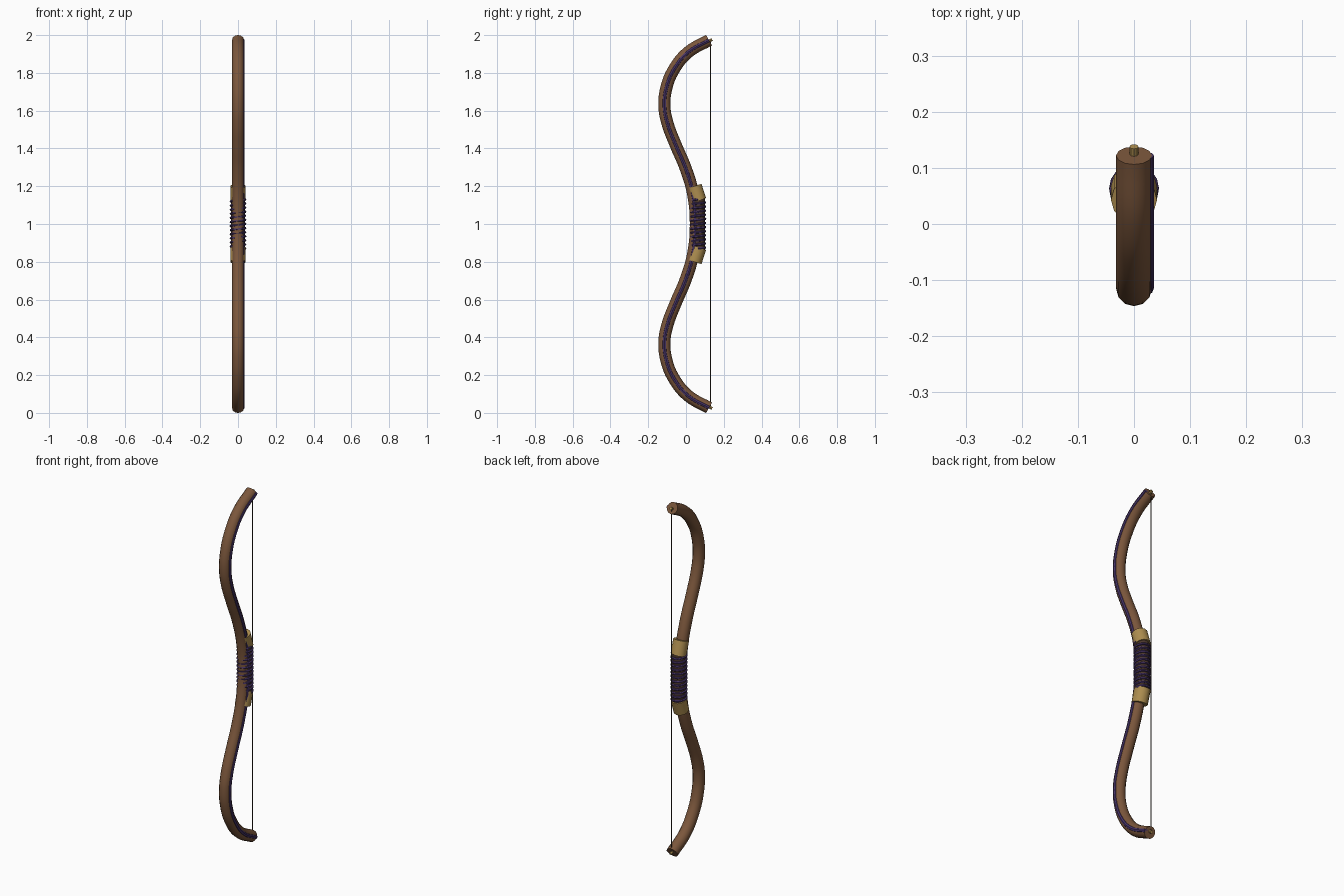
import bpy, math

if "Cube" in bpy.data.objects:
    bpy.data.objects.remove(bpy.data.objects["Cube"])


def material(name, rgb):
    m = bpy.data.materials.new(name)
    m.diffuse_color = (*rgb, 1)
    m.use_nodes = True
    m.node_tree.nodes["Principled BSDF"].inputs["Base Color"].default_value = m.diffuse_color
    return m


wood = material("wood", (0.20, 0.095, 0.045))
dark = material("dark_leather", (0.075, 0.04, 0.025))
tan = material("tan_leather", (0.42, 0.27, 0.08))
purple = material("purple", (0.065, 0.035, 0.14))
cord = material("cord", (0.06, 0.045, 0.03))


def tube(name, points, radius, mat, smooth=True, sides=4):
    """Round tube through the given points, capped and turned into a mesh."""
    cu = bpy.data.curves.new(name, 'CURVE')
    cu.dimensions = '3D'
    cu.bevel_depth = radius
    cu.bevel_resolution = sides
    cu.use_fill_caps = True
    cu.resolution_u = 6
    if smooth:
        sp = cu.splines.new('BEZIER')
        sp.bezier_points.add(len(points) - 1)
        for bp, p in zip(sp.bezier_points, points):
            bp.co = p
            bp.handle_left_type = bp.handle_right_type = 'AUTO'
    else:
        sp = cu.splines.new('POLY')
        sp.points.add(len(points) - 1)
        for sp_pt, p in zip(sp.points, points):
            sp_pt.co = (*p, 1)
    ob = bpy.data.objects.new(name, cu)
    bpy.context.collection.objects.link(ob)
    bpy.ops.object.select_all(action='DESELECT')
    ob.select_set(True)
    bpy.context.view_layer.objects.active = ob
    bpy.ops.object.convert(target='MESH')
    ob = bpy.context.object
    ob.data.materials.clear()
    ob.data.materials.append(mat)
    bpy.ops.object.shade_smooth_by_angle(angle=math.radians(40))
    return ob


# Upper half of the limb profile (y, z); the lower half mirrors about z = 1
upper = [(0.052, 1.0), (0.038, 1.157), (0.0, 1.29), (-0.055, 1.42),
         (-0.097, 1.53), (-0.114, 1.62), (-0.104, 1.72), (-0.063, 1.82),
         (0.012, 1.91), (0.122, 1.973)]
profile = [(y, 2 - z) for y, z in reversed(upper[1:])] + upper

# Recurved body and the inlaid stripe on its right side
tube("bow_body", [(0, y, z) for y, z in profile], 0.032, wood)
tube("side_stripe", [(0.024, y, z) for y, z in profile], 0.0115, purple, sides=2)

# Grip core
tube("grip_core", [(0, 0.063, 0.865), (0, 0.063, 1.135)], 0.037, dark, False)

# Spiral wrapping around the grip
turns, steps = 12, 16
wrap = []
for i in range(turns * steps + 1):
    a = 2 * math.pi * i / steps
    wrap.append((0.038 * math.cos(a), 0.063 + 0.038 * math.sin(a),
                 0.87 + 0.26 * i / (turns * steps)))
tube("grip_wrap", wrap, 0.0065, purple, False, 1)

# Tan grip ends, tip nocks
for side, label in ((1, "upper"), (-1, "lower")):
    tube(f"{label}_grip_end",
         [(0, 0.067, 1 + side * 0.125), (0, 0.043, 1 + side * 0.2)],
         0.041, tan, False)
    tube(f"{label}_nock",
         [(0, 0.105, 1 + side * 0.957), (0, 0.138, 1 + side * 0.977)],
         0.008, tan, False, 2)

# Bowstring
tube("bowstring", [(0, 0.13, 0.035), (0, 0.13, 1.965)], 0.003, cord, False, 1)
